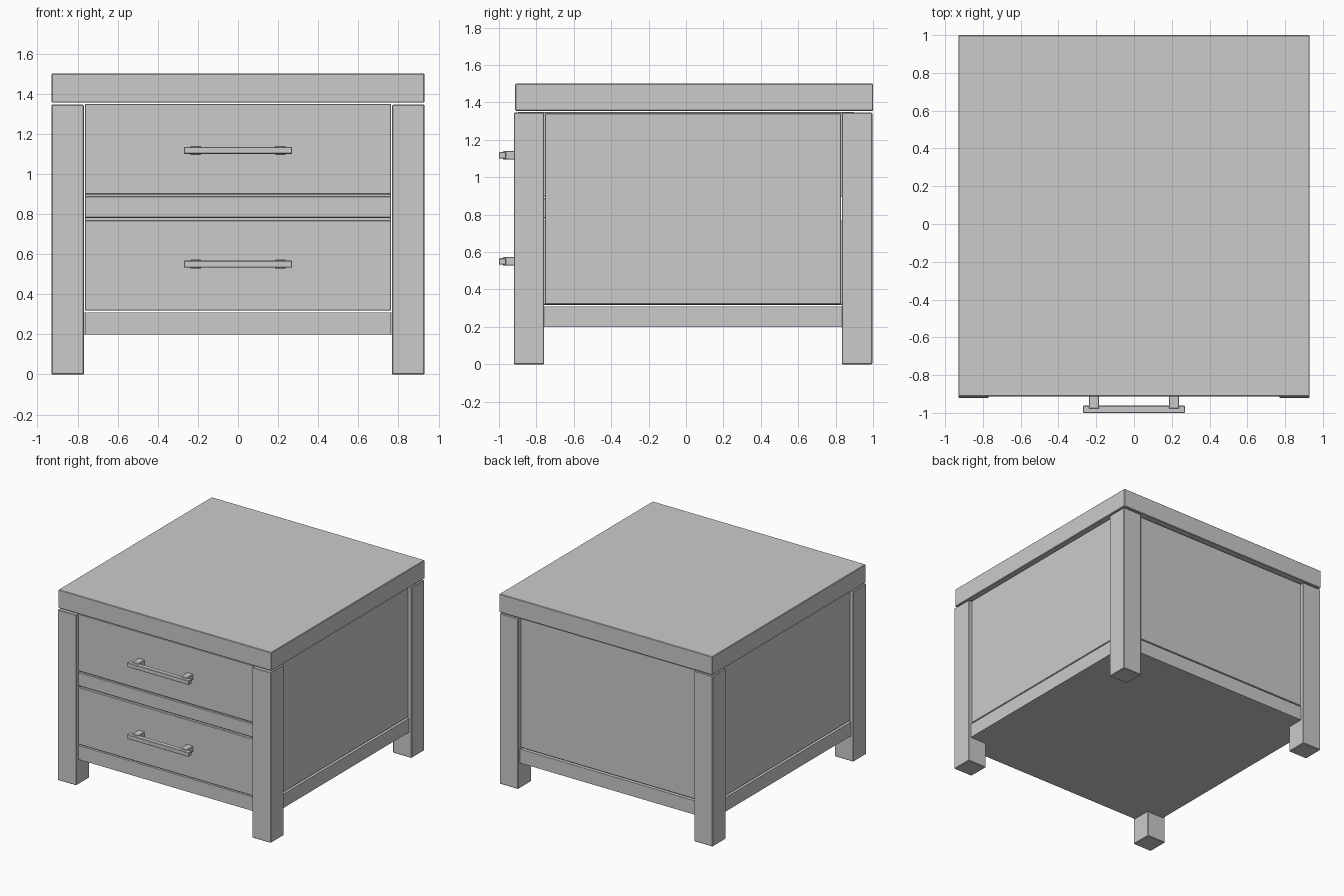
import bpy

if "Cube" in bpy.data.objects:
    bpy.data.objects.remove(bpy.data.objects["Cube"])


def box(name, x, y, z, bevel=0.0):
    """Box from (min, max) ranges, with an optional small flat bevel."""
    bpy.ops.mesh.primitive_cube_add(
        size=1, location=[(a + b) / 2 for a, b in (x, y, z)])
    ob = bpy.context.object
    ob.name = name
    ob.scale = [b - a for a, b in (x, y, z)]
    bpy.ops.object.transform_apply(location=False, rotation=False, scale=True)
    if bevel:
        mod = ob.modifiers.new("edge", 'BEVEL')
        mod.width = bevel
        mod.segments = 1
    return ob


E = 0.004
FRONT, BACK = -0.92, 0.996   # outer leg faces
W, LEG = 0.93, 0.162         # half width, leg thickness
INX = W - LEG - 0.004        # half width between legs
INF, INB = FRONT + LEG + 0.004, BACK - LEG - 0.004

# Table top
box("table_top", (-W, W), (-0.913, 1.0), (1.355, 1.5), E)

# Legs
for sx, side in ((-1, "left"), (1, "right")):
    xs = sorted((sx * W, sx * (W - LEG)))
    box(f"front_{side}_leg", xs, (FRONT, FRONT + LEG), (0, 1.345), E)
    box(f"back_{side}_leg", xs, (BACK - LEG, BACK), (0, 1.345), E)
    # Side panel
    xp = sorted((sx * (W - 0.025), sx * (W - 0.085)))
    box(f"{side}_panel", xp, (INF, INB), (0.32, 1.343), E)
    # Side base slab between the legs
    xb = sorted((sx * (W - 0.02), sx * INX))
    box(f"{side}_base", xb, (INF - 0.004, INB + 0.004), (0.2, 0.31))

# Base slab
box("base", (-INX, INX), (FRONT + 0.02, BACK - 0.02), (0.2, 0.31))

# Back panel
box("back_panel", (-INX, INX), (BACK - 0.085, BACK - 0.025), (0.32, 1.343), E)

# Middle rail between drawers
box("middle_rail", (-INX, INX), (FRONT + 0.02, -0.75), (0.78, 0.889), E)

# Drawers with bar handles
for name, z0, zh in (("lower", 0.318, 0.55), ("upper", 0.897, 1.117)):
    box(f"{name}_drawer", (-INX, INX), (FRONT + 0.02, 0.9),
        (z0, z0 + 0.452), E)
    box(f"{name}_handle_bar", (-0.27, 0.27), (-1.0, -0.962),
        (zh - 0.017, zh + 0.017), 0.003)
    for sx in (-1, 1):
        cx = sx * 0.211
        box(f"{name}_handle_post", (cx - 0.027, cx + 0.027), (-0.978, -0.895),
            (zh - 0.023, zh + 0.023), 0.003)
